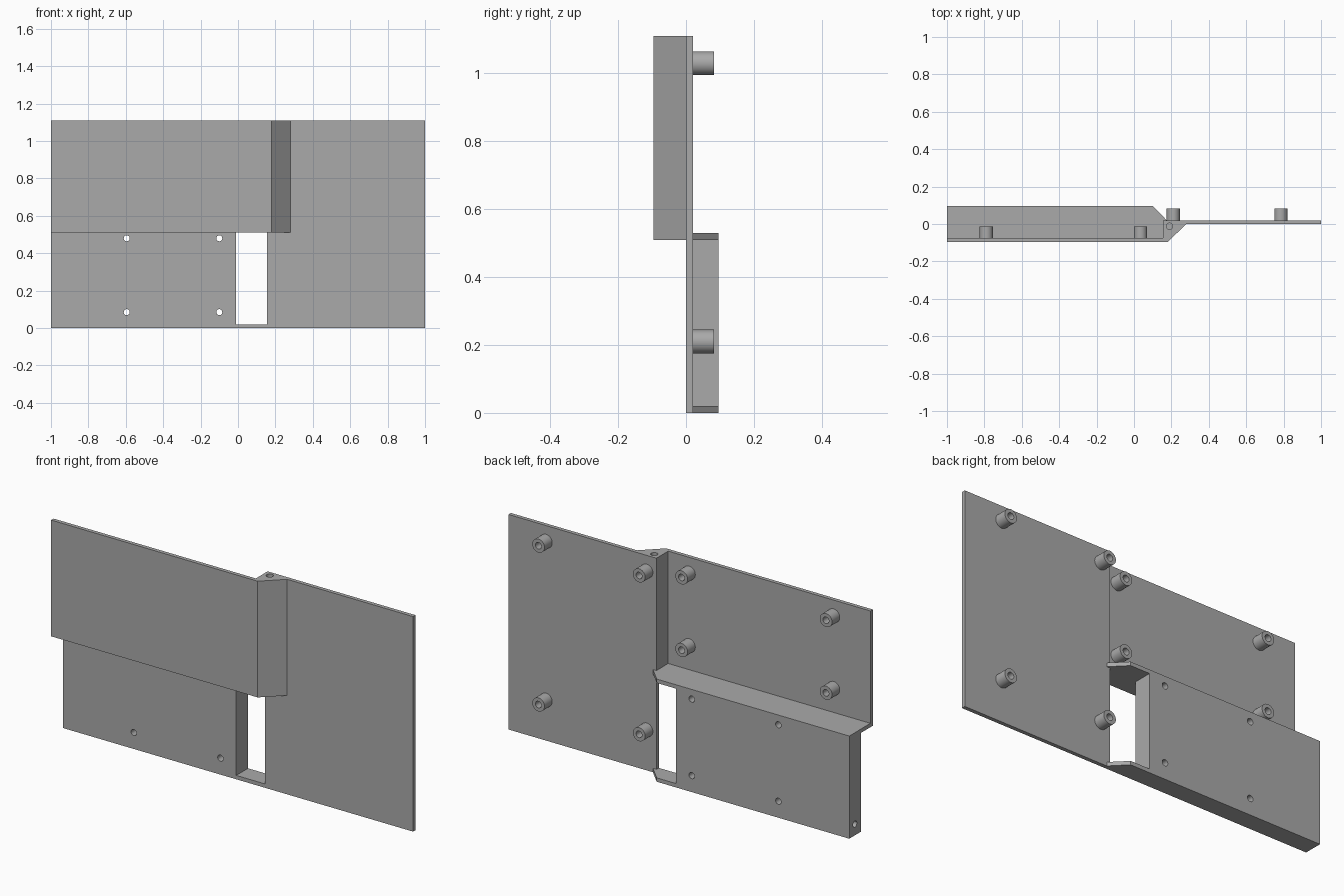
import bpy, bmesh, math
from mathutils import Matrix, Vector

old = bpy.data.objects.get("Cube")
if old:
    bpy.data.objects.remove(old, do_unlink=True)

grey = bpy.data.materials.new("plain grey")
grey.use_nodes = True
colour = (0.4, 0.4, 0.4, 1)
grey.diffuse_color = colour
grey.node_tree.nodes["Principled BSDF"].inputs["Base Color"].default_value = colour

D = 0.096      # half of the total depth
T = 0.02       # plate thickness
H = 1.11       # total height
SHELF = 0.51   # underside of the shelf


def finish(name, bm):
    bmesh.ops.recalc_face_normals(bm, faces=bm.faces)
    mesh = bpy.data.meshes.new(name)
    bm.to_mesh(mesh)
    bm.free()
    mesh.materials.append(grey)
    obj = bpy.data.objects.new(name, mesh)
    bpy.context.collection.objects.link(obj)
    return obj


def prism(name, outline, z0, z1):
    bm = bmesh.new()
    face = bm.faces.new([bm.verts.new((x, y, z0)) for x, y in outline])
    up = bmesh.ops.extrude_face_region(bm, geom=[face])["geom"]
    bmesh.ops.translate(bm, vec=(0, 0, z1 - z0),
                        verts=[v for v in up if isinstance(v, bmesh.types.BMVert)])
    return finish(name, bm)


def box(name, x0, x1, y0, y1, z0, z1):
    return prism(name, [(x0, y0), (x1, y0), (x1, y1), (x0, y1)], z0, z1)


def drill(name, centre, axis, radius, length):
    bm = bmesh.new()
    turn = Vector((0, 0, 1)).rotation_difference(Vector(axis)).to_matrix().to_4x4()
    bmesh.ops.create_cone(bm, cap_ends=True, segments=32, radius1=radius, radius2=radius,
                          depth=length, matrix=Matrix.Translation(centre) @ turn)
    return finish(name, bm)


def combine(target, other, operation):
    mod = target.modifiers.new(operation.lower(), "BOOLEAN")
    mod.operation, mod.solver, mod.object = operation, "EXACT", other
    bpy.context.view_layer.objects.active = target
    bpy.ops.object.modifier_apply(modifier=mod.name)
    bpy.data.objects.remove(other, do_unlink=True)


def smooth(obj):
    bpy.ops.object.select_all(action="DESELECT")
    obj.select_set(True)
    bpy.context.view_layer.objects.active = obj
    bpy.ops.object.shade_smooth_by_angle(angle=math.radians(30))


# Stepped panel: tall plate, forward plate, slanted post, shelf, rear block, sill
panel = box("stepped_panel", 0.155, 1, 0, T, 0, H)
slant = [(0.18, -D), (0.28, 0), (0.28, T)]
bevel = [(0.175, T), (0.1, D)]
parts = [
    prism("slanted_post", [(0.155, -D)] + slant + [(0.155, T)], SHELF, H),
    box("forward_plate", -1, 0.17, -D, T - D, SHELF, H),
    prism("shelf", [(-1, -D)] + slant + bevel + [(-1, D)], SHELF, SHELF + T),
    box("rear_block", -1, -0.01, 0, D, 0, SHELF + T),
    prism("window_sill", [(-0.1, 0), (0.28, 0), (0.28, T)] + bevel + [(-0.1, D)], 0, T),
]
for part in parts:
    combine(panel, part, "UNION")

# Screw holes through the block, and pin holes in its end and in the post
for x in (-0.595, -0.1):
    for z in (0.085, 0.48):
        combine(panel, drill("screw_hole", (x, 0.05, z), (0, 1, 0), 0.016, 0.3), "DIFFERENCE")
combine(panel, drill("end_pin_hole", (-1, 0.05, 0.058), (1, 0, 0), 0.016, 0.2), "DIFFERENCE")
combine(panel, drill("post_pin_hole", (0.19, -0.012, H), (0, 0, 1), 0.017, 0.3), "DIFFERENCE")
smooth(panel)


def standoff(name, x, y, z):
    # Lathed tube with a blind hole, pointing backwards
    bm = bmesh.new()
    profile = [(0.035, -0.002), (0.035, 0.063), (0.017, 0.063), (0.017, 0.003), (0, 0.003)]
    verts = [bm.verts.new((x + r, y + h, z)) for r, h in profile]
    edges = [bm.edges.new(pair) for pair in zip(verts, verts[1:])]
    bmesh.ops.spin(bm, geom=verts + edges, cent=(x, y, z), axis=(0, 1, 0),
                   angle=math.tau, steps=32)
    bmesh.ops.remove_doubles(bm, verts=bm.verts, dist=0.0001)
    smooth(finish(name, bm))


# Standoffs behind both plates
for side, y, xs, zs in (("left", T, (0.21, 0.785), (0.21, 1.03)),
                        ("right", T - D, (-0.79, 0.035), (0.655, 1.03))):
    for level, z in zip(("lower", "upper"), zs):
        for place, x in zip(("first", "second"), xs):
            standoff(f"{side}_{level}_{place}_standoff", x, y, z)
